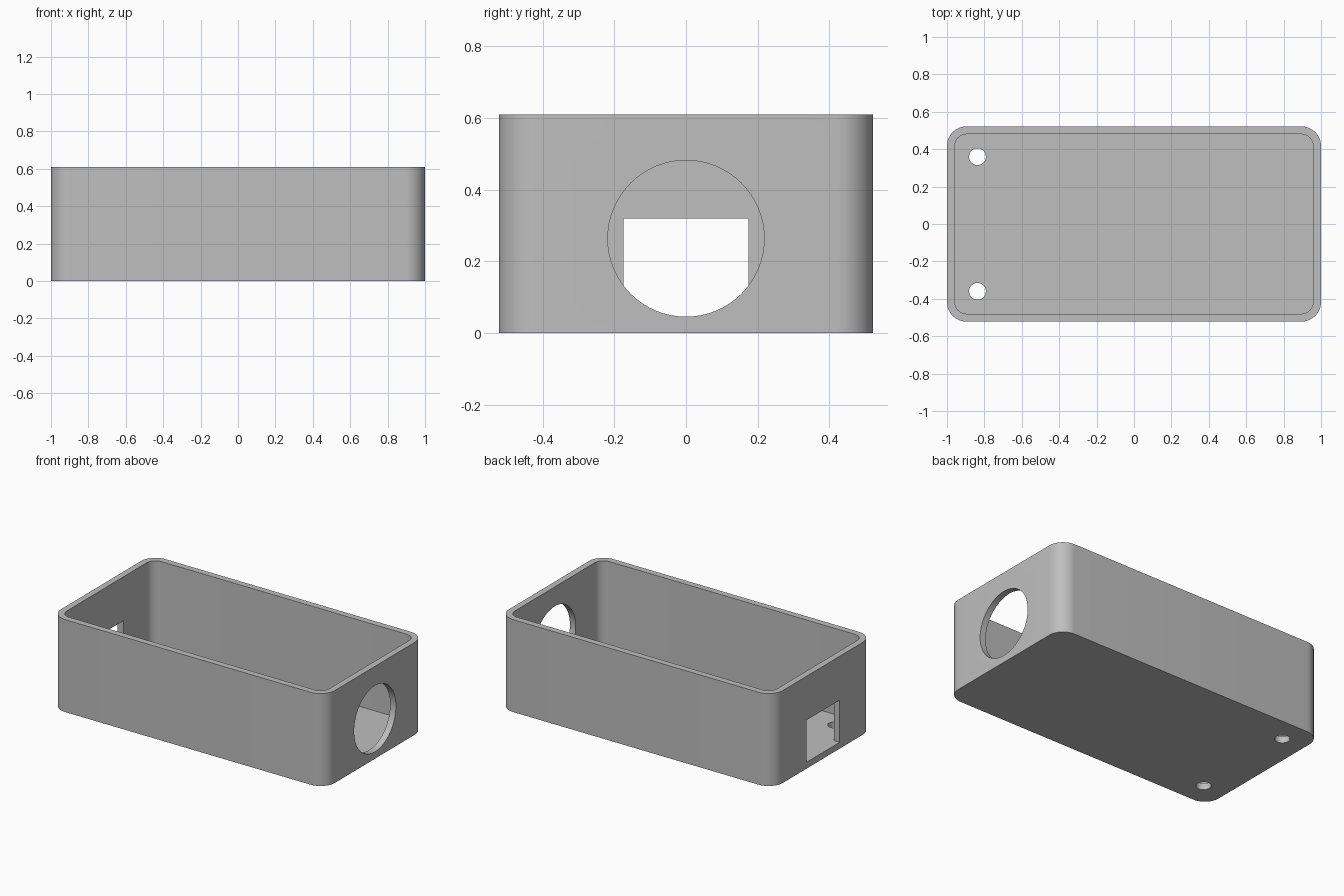
import bpy, bmesh, math
from mathutils import Matrix, Vector

if "Cube" in bpy.data.objects:
    bpy.data.objects.remove(bpy.data.objects["Cube"], do_unlink=True)

HALF_X, HALF_Y, HEIGHT = 1.0, 0.522, 0.61
WALL, CORNER = 0.042, 0.105

grey = bpy.data.materials.new("matte grey")
grey.use_nodes = True
colour = (0.52, 0.52, 0.52, 1)
grey.diffuse_color = colour
grey.node_tree.nodes["Principled BSDF"].inputs["Base Color"].default_value = colour


def link(name, bm):
    bmesh.ops.recalc_face_normals(bm, faces=bm.faces)
    mesh = bpy.data.meshes.new(name)
    bm.to_mesh(mesh)
    bm.free()
    mesh.materials.append(grey)
    obj = bpy.data.objects.new(name, mesh)
    bpy.context.collection.objects.link(obj)
    return obj


def rounded_prism(name, hx, hy, r, z0, z1, steps=12):
    bm = bmesh.new()
    verts = []
    for i, (sx, sy) in enumerate([(1, 1), (-1, 1), (-1, -1), (1, -1)]):
        for k in range(steps + 1):
            a = math.pi / 2 * (i + k / steps)
            verts.append(bm.verts.new((sx * (hx - r) + r * math.cos(a),
                                       sy * (hy - r) + r * math.sin(a), z0)))
    face = bm.faces.new(verts)
    top = bmesh.ops.extrude_face_region(bm, geom=[face])["geom"]
    bmesh.ops.translate(bm, vec=(0, 0, z1 - z0),
                        verts=[g for g in top if isinstance(g, bmesh.types.BMVert)])
    return link(name, bm)


def cylinder(name, centre, radius, depth, axis, sides):
    bm = bmesh.new()
    turn = Vector((0, 0, 1)).rotation_difference(Vector(axis)).to_matrix().to_4x4()
    bmesh.ops.create_cone(bm, cap_ends=True, segments=sides, radius1=radius,
                          radius2=radius, depth=depth,
                          matrix=Matrix.Translation(centre) @ turn)
    return link(name, bm)


def block(name, low, high):
    bm = bmesh.new()
    low, high = Vector(low), Vector(high)
    bmesh.ops.create_cube(bm, size=1, matrix=Matrix.Translation((low + high) / 2)
                          @ Matrix.Diagonal((*(high - low), 1)))
    return link(name, bm)


# Outer body with rounded upright corners
case = rounded_prism("open_case", HALF_X, HALF_Y, CORNER, 0, HEIGHT)

# Cavity, round port, rectangular port and two floor screw holes
cutters = [
    rounded_prism("cavity_cutter", HALF_X - WALL, HALF_Y - WALL, CORNER - WALL,
                  WALL, HEIGHT + 0.1),
    cylinder("round_port_cutter", (HALF_X, 0, 0.264), 0.218, 0.2, (1, 0, 0), 64),
    block("rectangular_port_cutter", (-1.1, -0.174, WALL), (-0.9, 0.174, 0.32)),
]
for side in (-1, 1):
    cutters.append(cylinder("screw_hole_cutter", (-0.837, side * 0.36, 0), 0.045,
                            0.2, (0, 0, 1), 32))

bpy.ops.object.select_all(action="DESELECT")
case.select_set(True)
bpy.context.view_layer.objects.active = case
for cutter in cutters:
    cutter.hide_render = True
    mod = case.modifiers.new("cut", "BOOLEAN")
    mod.operation, mod.solver, mod.object = "DIFFERENCE", "EXACT", cutter
    bpy.ops.object.modifier_apply(modifier=mod.name)
    bpy.data.objects.remove(cutter, do_unlink=True)

bpy.ops.object.shade_smooth_by_angle(angle=math.radians(30))
